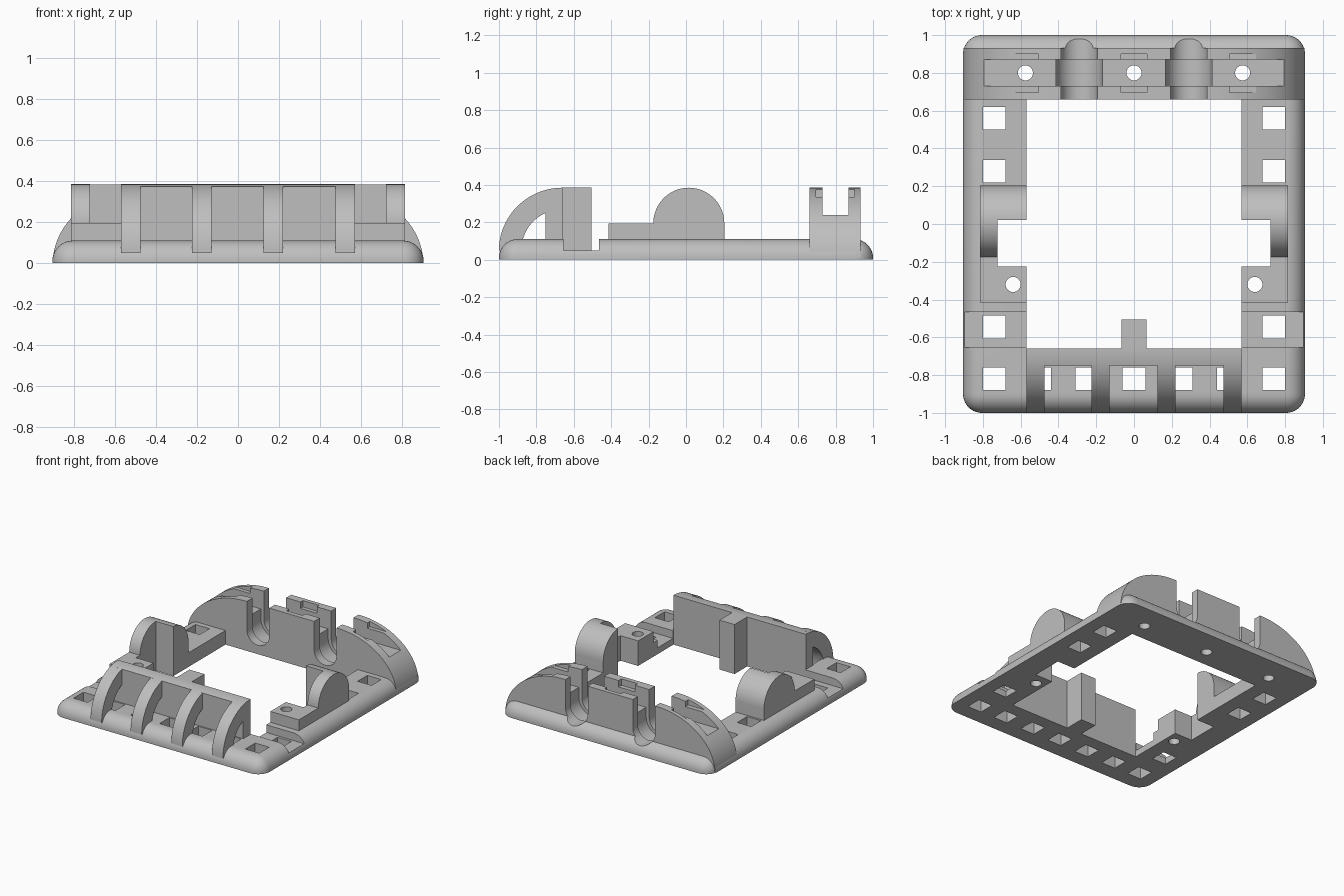
import bpy, bmesh
from math import sin, cos, pi, radians
from mathutils import Vector

if "Cube" in bpy.data.objects:
    bpy.data.objects.remove(bpy.data.objects["Cube"])

grey = bpy.data.materials.new("light grey plastic")
grey.use_nodes = True
grey.diffuse_color = (0.52, 0.52, 0.52, 1)
grey.node_tree.nodes["Principled BSDF"].inputs["Base Color"].default_value = (0.52, 0.52, 0.52, 1)


def make(name, bm):
    bmesh.ops.recalc_face_normals(bm, faces=bm.faces)
    me = bpy.data.meshes.new(name)
    bm.to_mesh(me)
    bm.free()
    me.materials.append(grey)
    ob = bpy.data.objects.new(name, me)
    bpy.context.scene.collection.objects.link(ob)
    return ob


def prism(name, axis, pts, a, b):
    """Extrude a 2D outline along an axis from a to b."""
    place = {"x": lambda p, t: (t, p[0], p[1]),
             "y": lambda p, t: (p[0], t, p[1]),
             "z": lambda p, t: (p[0], p[1], t)}[axis]
    bm = bmesh.new()
    face = bm.faces.new([bm.verts.new(place(p, a)) for p in pts])
    new = bmesh.ops.extrude_face_region(bm, geom=[face])["geom"]
    shift = Vector(place((0, 0), b - a))
    bmesh.ops.translate(bm, vec=shift, verts=[v for v in new if isinstance(v, bmesh.types.BMVert)])
    return make(name, bm)


def box(name, x, y, z):
    return prism(name, "z", [(x[0], y[0]), (x[1], y[0]), (x[1], y[1]), (x[0], y[1])], *z)


def arc(cx, cy, rx, ry, start, end, n=24):
    steps = [radians(start + (end - start) * i / n) for i in range(n + 1)]
    return [(cx + rx * cos(t), cy + ry * sin(t)) for t in steps]


def cut_box(x, y, z=(-0.5, 1)):
    return box("cutter", x, y, z)


def square_hole(x, y):
    return cut_box((x - 0.06, x + 0.06), (y - 0.06, y + 0.06))


def round_hole(x, y):
    return prism("cutter", "z", arc(x, y, 0.04, 0.04, 0, 360)[:-1], -0.5, 1)


def u_slot(x, r, y0, y1):
    return prism("cutter", "y", arc(x, 0.165, r, r, 180, 360) + [(x + r, 1), (x - r, 1)], y0, y1)


def span(s, a, b):
    return tuple(sorted((s * a, s * b)))


# Base frame: slab with rounded corners and a rounded upper rim
bm = bmesh.new()
bmesh.ops.create_cube(bm, size=1)
for v in bm.verts:
    v.co = (v.co.x * 1.81, v.co.y * 2, (v.co.z + 0.5) * 0.11)
rim = [e for e in bm.edges if max(v.co.z for v in e.verts) > 0.1]
bmesh.ops.bevel(bm, geom=rim, offset=0.1, segments=10, profile=0.5, affect="EDGES")
base = make("base_frame", bm)

# Rear wall with elliptical shoulders
rear_outline = arc(0.4, 0, 0.503, 0.385, 2, 90) + arc(-0.4, 0, 0.503, 0.385, 90, 178)
rear = prism("rear_wall", "y", rear_outline, 0.66, 0.932)

# Front wall and its four curved ribs
wall_arc = arc(-0.66, 0.05, 0.34, 0.335, 105.4, 90, 6)
front = prism("front_wall", "x", [(-0.66, 0.03), (-0.75, 0.03)] + wall_arc, -0.57, 0.57)
rib_outline = arc(-0.66, 0.05, 0.34, 0.335, 180, 98) + arc(-0.66, 0.05, 0.22, 0.22, 98, 180)
ribs = [prism("front_rib", "x", rib_outline, x, x + 0.095) for x in (-0.57, -0.225, 0.125, 0.475)]
tab = box("center_post", (-0.065, 0.065), (-0.66, -0.505), (0, 0.385))

# Side supports: round-topped cheek and low screw block
cheeks, blocks = [], []
cheek_outline = arc(0.015, 0.195, 0.19, 0.19, 0, 180) + [(-0.175, 0.05), (0.205, 0.05)]
for s, side in ((1, "left"), (-1, "right")):
    cheeks.append(prism(side + "_cheek", "x", cheek_outline, *span(s, 0.57, 0.815)))
    blocks.append(box(side + "_screw_block", span(s, 0.57, 0.815), (-0.415, -0.1), (0.05, 0.195)))

# Cutters
opening = cut_box((-0.57, 0.57), (-0.66, 0.66))
notches = [cut_box(span(s, 0.5, 0.722), (-0.225, 0.02)) for s in (1, -1)]
grooves = [cut_box(span(s, 0.568, 1), (-0.655, -0.465), (0.05, 1)) for s in (1, -1)]
squares = [square_hole(s * 0.74, y) for s in (1, -1) for y in (-0.82, -0.545, 0.28, 0.56)]
squares += [square_hole(0.25 * i, -0.82) for i in range(-2, 3)]
side_holes = [round_hole(s * 0.64, -0.32) for s in (1, -1)]
rear_holes = [round_hole(x, 0.8) for x in (-0.575, 0, 0.575)]
pipe_slots = [u_slot(s * 0.29, 0.096, 0.6, 1.1) for s in (1, -1)]
pipe_slots += [u_slot(s * 0.29, 0.122, 0.73, 0.87) for s in (1, -1)]
clamp_slot = cut_box((-0.95, 0.95), (0.73, 0.87), (0.24, 1))
pockets = [cut_box((x - 0.07, x + 0.07), (0.695, 0.9), (0.335, 1)) for x in (-0.575, 0, 0.575)]

jobs = [(base, [opening] + notches + grooves + squares + side_holes + rear_holes + pipe_slots),
        (rear, [clamp_slot] + pockets + rear_holes + pipe_slots)]
jobs += [(ob, notches + side_holes) for ob in cheeks + blocks]
for ob, cutters in jobs:
    for c in cutters:
        c.hide_render = True
        mod = ob.modifiers.new("cut", "BOOLEAN")
        mod.operation, mod.solver, mod.object = "DIFFERENCE", "EXACT", c

# Bake the cuts, then drop the cutters
bpy.context.view_layer.update()
graph = bpy.context.evaluated_depsgraph_get()
for ob, _ in jobs:
    baked = bpy.data.meshes.new_from_object(ob.evaluated_get(graph))
    ob.modifiers.clear()
    ob.data = baked
for c in {c for _, cutters in jobs for c in cutters}:
    bpy.data.objects.remove(c)

# Smooth curved areas, keep edges crisp
parts = [base, rear, front, tab] + ribs + cheeks + blocks
bpy.ops.object.select_all(action="DESELECT")
for ob in parts:
    ob.select_set(True)
bpy.context.view_layer.objects.active = base
bpy.ops.object.shade_smooth_by_angle(angle=radians(30))
